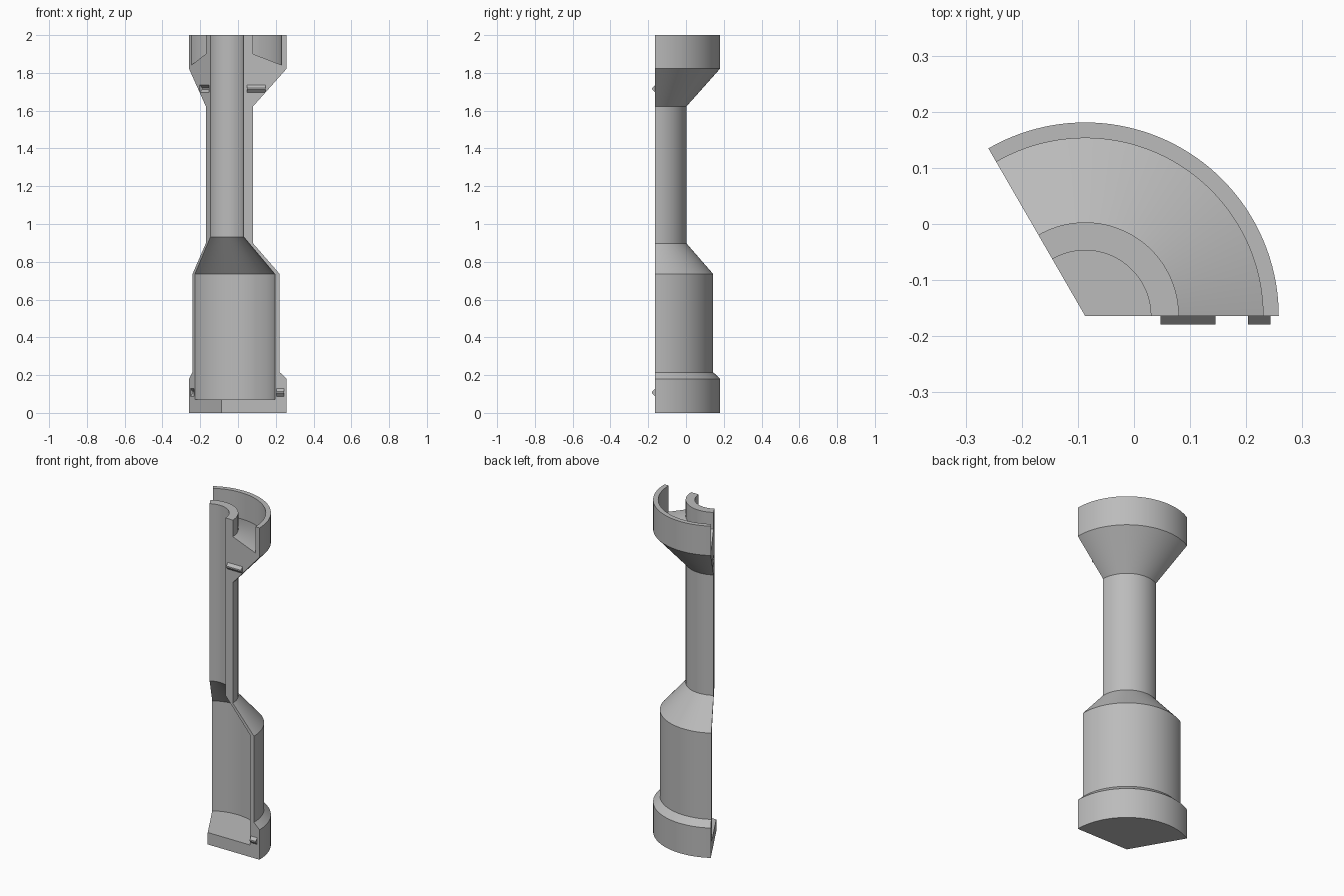
import bpy, bmesh, math
from mathutils import Matrix, Vector

if "Cube" in bpy.data.objects:
    bpy.data.objects.remove(bpy.data.objects["Cube"])

AXIS = Vector((-0.087, -0.164, 0))   # line the shell is turned about
SWEEP = math.radians(120)
STEPS = 48

grey = bpy.data.materials.new("plain grey")
grey.use_nodes = True
grey.diffuse_color = (0.5, 0.5, 0.5, 1)
grey.node_tree.nodes["Principled BSDF"].inputs["Base Color"].default_value = (0.5, 0.5, 0.5, 1)


def finish(name, bm):
    bmesh.ops.remove_doubles(bm, verts=bm.verts, dist=1e-5)
    bmesh.ops.recalc_face_normals(bm, faces=bm.faces)
    mesh = bpy.data.meshes.new(name)
    bm.to_mesh(mesh)
    bm.free()
    mesh.materials.append(grey)
    ob = bpy.data.objects.new(name, mesh)
    bpy.context.collection.objects.link(ob)
    return ob


def turned_segment(name, profile):
    """Turn a closed (radius, height) profile through SWEEP and cap both ends."""
    bm = bmesh.new()
    rings = []
    for i in range(STEPS + 1):
        a = SWEEP * i / STEPS
        rings.append([bm.verts.new(AXIS + Vector((r * math.cos(a), r * math.sin(a), z)))
                      for r, z in profile])
    n = len(profile)
    for a, b in zip(rings, rings[1:]):
        for j in range(n):
            k = (j + 1) % n
            if profile[j][0] or profile[k][0]:
                bm.faces.new((a[j], a[k], b[k], b[j]))
    bm.faces.new(rings[0])
    bm.faces.new(rings[-1])
    return finish(name, bm)


def ridge(name, r0, r1, z, half, depth, angle=0.0):
    """Pointed bar lying along a cut face, between two radii."""
    section = [(0.004, -half), (0, -half), (-depth, -half * 0.2),
               (-depth, half * 0.2), (0, half), (0.004, half)]
    bm = bmesh.new()
    ends = [[bm.verts.new((r, y, z + h)) for y, h in section] for r in (r0, r1)]
    for j in range(len(section)):
        k = (j + 1) % len(section)
        bm.faces.new((ends[0][j], ends[0][k], ends[1][k], ends[1][j]))
    for end in ends:
        bm.faces.new(end)
    bm.transform(Matrix.Translation(AXIS) @ Matrix.Rotation(angle, 4, "Z"))
    return finish(name, bm)


# Shell: outside from the base up, then pocket, bore and chamber back down
shell = turned_segment("shell", [
    (0, 0), (0.345, 0), (0.345, 0.18), (0.308, 0.215), (0.308, 0.735),
    (0.167, 0.897), (0.167, 1.623), (0.345, 1.823), (0.345, 2),
    (0.317, 2), (0.317, 1.842), (0.167, 1.9), (0.167, 2),
    (0.117, 2), (0.117, 0.932), (0.282, 0.735), (0.282, 0.072), (0, 0.072)])

# Locating ridges on one cut face, matching grooves in the other
for label, r0, r1, z in (("upper", 0.134, 0.232, 1.716), ("lower", 0.29, 0.33, 0.108)):
    ridge(label + "_ridge", r0, r1, z, 0.02, 0.015)
    cutter = ridge(label + "_groove_cutter", r0, r1, z, 0.02, 0.016, SWEEP)
    cutter.hide_render = True
    cut = shell.modifiers.new(label + "_groove", "BOOLEAN")
    cut.operation = "DIFFERENCE"
    cut.solver = "EXACT"
    cut.object = cutter
    bpy.context.view_layer.objects.active = shell
    bpy.ops.object.modifier_apply(modifier=cut.name)
    bpy.data.objects.remove(cutter)

# Smooth round walls, crisp edges
bpy.ops.object.select_all(action="DESELECT")
shell.select_set(True)
bpy.context.view_layer.objects.active = shell
bpy.ops.object.shade_smooth_by_angle(angle=math.radians(8))
